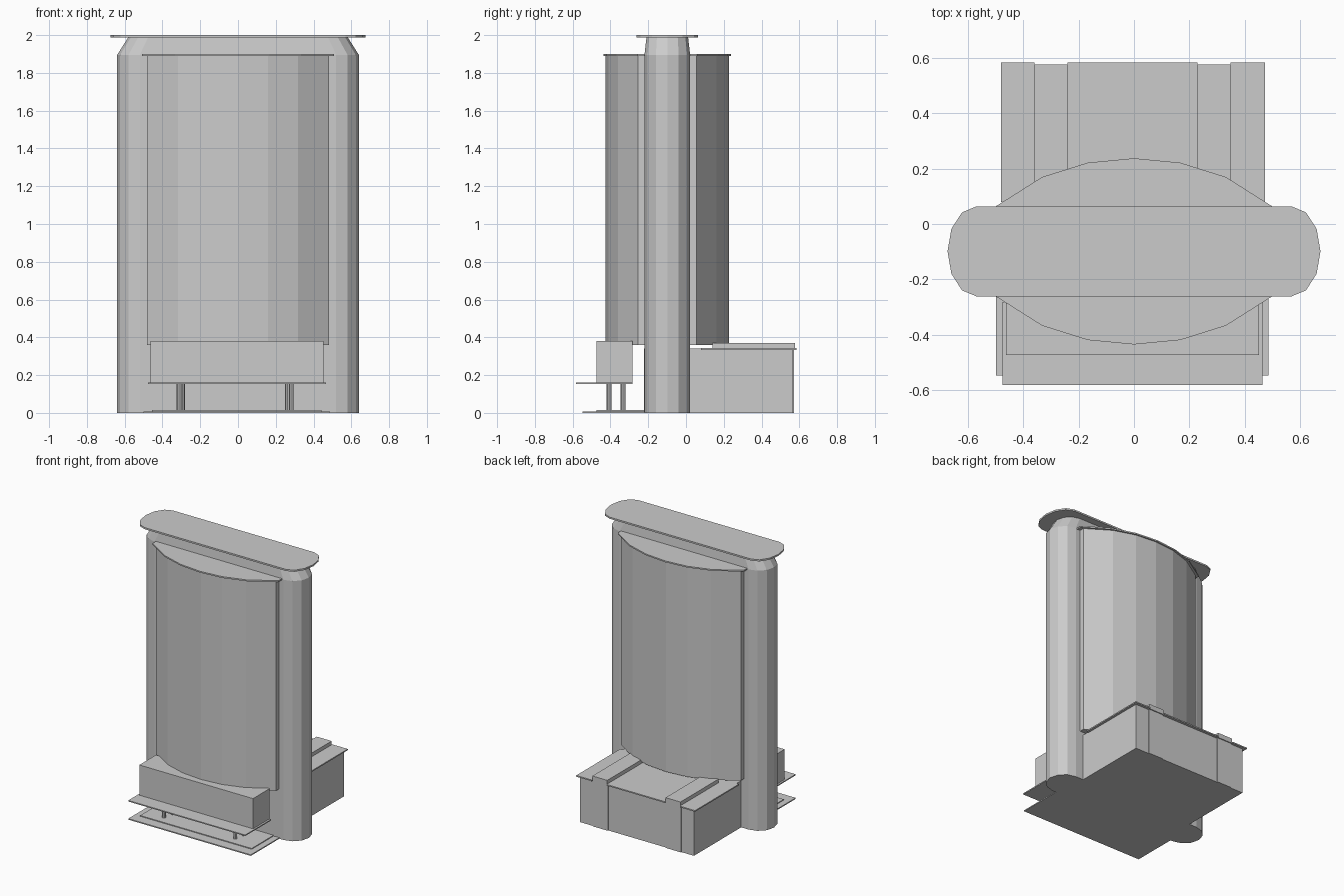
import bpy, bmesh, math

if "Cube" in bpy.data.objects:
    bpy.data.objects.remove(bpy.data.objects["Cube"])

CY = -0.099  # centre line of the upright


def finish(name, bm):
    bmesh.ops.recalc_face_normals(bm, faces=bm.faces[:])
    me = bpy.data.meshes.new(name)
    bm.to_mesh(me)
    bm.free()
    ob = bpy.data.objects.new(name, me)
    bpy.context.collection.objects.link(ob)
    return ob


def loft(name, sections):
    """Closed solid through matching outlines; sections = [(outline, z), ...]"""
    bm = bmesh.new()
    rings = [[bm.verts.new((x, y, z)) for x, y in pts] for pts, z in sections]
    n = len(rings[0])
    for a, b in zip(rings, rings[1:]):
        for i in range(n):
            bm.faces.new((a[i], a[(i + 1) % n], b[(i + 1) % n], b[i]))
    bm.faces.new(rings[0][::-1])
    bm.faces.new(rings[-1])
    return finish(name, bm)


def box(name, x0, x1, y0, y1, z0, z1):
    r = [(x0, y0), (x1, y0), (x1, y1), (x0, y1)]
    return loft(name, [(r, z0), (r, z1)])


def stadium(straight, end, half):
    """Long outline with six-sided rounded ends"""
    pts = []
    for s, start in ((1, -90), (-1, 90)):
        for i in range(7):
            a = math.radians(start + 30 * i)
            pts.append((s * straight + end * math.cos(a), CY + half * math.sin(a)))
    return pts


def lens(width, edge, mid):
    """Outline bowed to front and back with short straight sides"""
    d = mid - edge
    right = [(width, edge), (width * 0.655, edge + d * 0.62), (width * 0.33, edge + d * 0.91)]
    back = right + [(0, mid)] + [(-x, y) for x, y in reversed(right)]
    return [(x, CY + y) for x, y in back] + [(-x, CY - y) for x, y in back]


# upright pillar with tapered shoulders and a flat cap
loft("pillar", [(stadium(0.52, 0.12, 0.121), 0), (stadium(0.52, 0.12, 0.121), 1.895),
                (stadium(0.475, 0.105, 0.11), 1.99)])
loft("cap_plate", [(stadium(0.57, 0.105, 0.163), 1.988), (stadium(0.57, 0.105, 0.163), 2.0)])

# bowed panels front and back with their thin top rim
body = lens(0.483, 0.155, 0.327)
loft("bowed_panels", [(body, 0.36), (body, 1.892)])
rim = lens(0.508, 0.158, 0.337)
loft("panel_rim", [(rim, 1.89), (rim, 1.9)])

# rear cabinet, running under the pillar to its front face
box("rear_cabinet", -0.46, 0.457, -0.222, 0.565, 0, 0.34)
for name, x0, x1 in (("left", -0.482, -0.36), ("middle", -0.24, 0.23), ("right", 0.35, 0.475)):
    box("rear_lid_" + name, x0, x1, 0.08, 0.585, 0.334, 0.343)

# straps over the rear cabinet
for side, x in (("left", -0.3), ("right", 0.29)):
    box("strap_top_" + side, x - 0.06, x + 0.06, 0.14, 0.578, 0.335, 0.37)
    box("strap_back_" + side, x - 0.06, x + 0.06, 0.55, 0.571, 0, 0.34)

# front cabinet and shelf
box("front_cabinet", -0.463, 0.453, -0.474, -0.283, 0.155, 0.38)
box("front_shelf", -0.476, 0.466, -0.583, -0.283, 0.152, 0.16)

# posts carrying the front cabinet
for x in (-0.303, 0.272):
    for dx, y in ((-0.009, -0.407), (0.009, -0.333)):
        ring = [(x + dx + 0.013 * math.cos(i * math.pi / 4),
                 y + 0.013 * math.sin(i * math.pi / 4)) for i in range(8)]
        loft("post", [(ring, 0.01), (ring, 0.155)])

# base plate with raised inner slab
box("base_plate", -0.5, 0.487, -0.548, -0.215, 0, 0.008)
box("base_slab", -0.456, 0.442, -0.474, -0.215, 0.004, 0.014)
